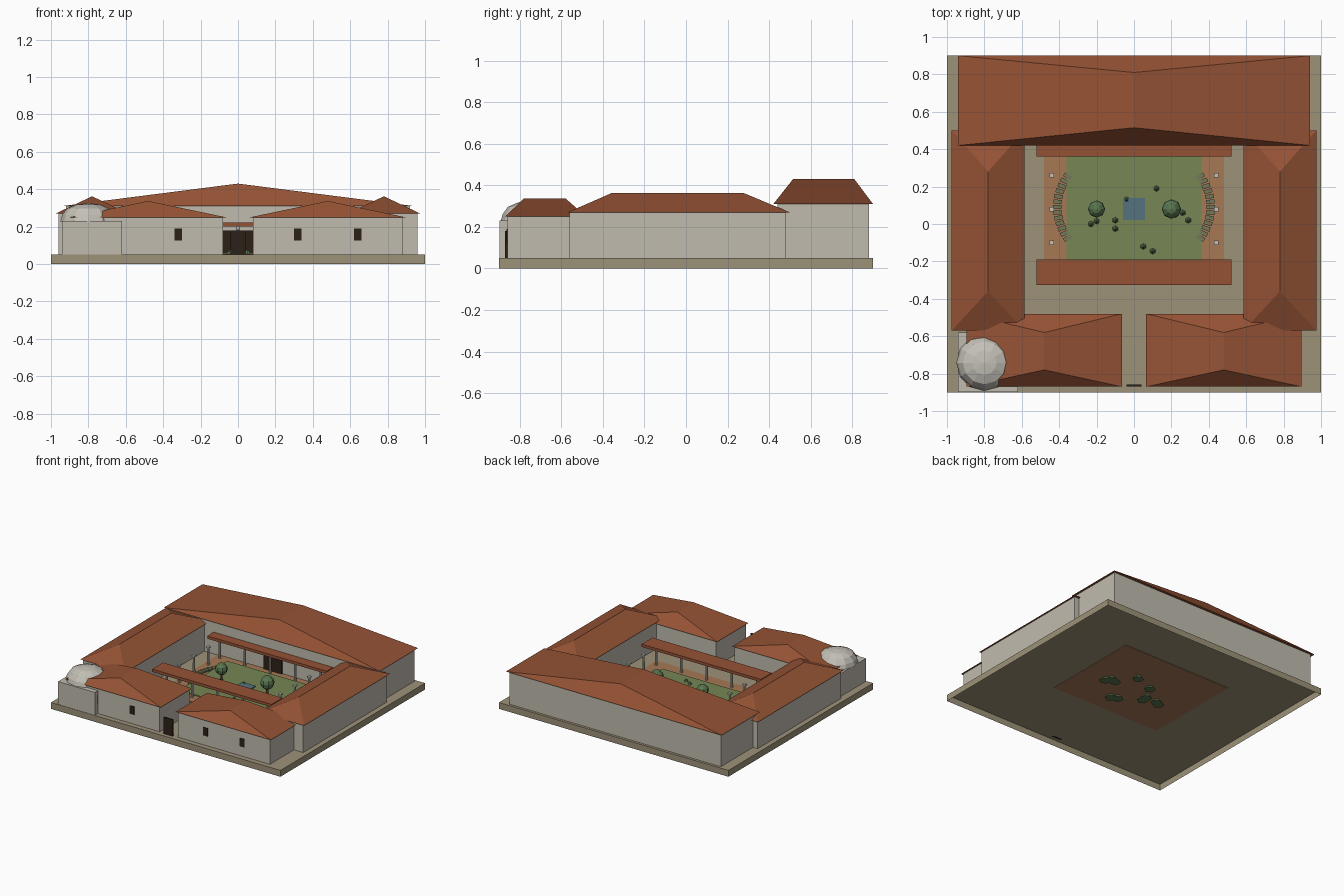
import bpy, bmesh, math
from mathutils import Matrix

if "Cube" in bpy.data.objects:
    bpy.data.objects.remove(bpy.data.objects["Cube"])


def material(name, rgb):
    m = bpy.data.materials.new(name)
    m.diffuse_color = (*rgb, 1)
    m.use_nodes = True
    m.node_tree.nodes["Principled BSDF"].inputs["Base Color"].default_value = m.diffuse_color
    return m


WALL = material("plaster", (0.53, 0.50, 0.43))
TILE = material("roof_tile", (0.30, 0.085, 0.035))
STONE = material("paving", (0.34, 0.29, 0.19))
EARTH = material("earth", (0.38, 0.19, 0.09))
GRASS = material("grass", (0.18, 0.24, 0.09))
HEDGE = material("hedge", (0.17, 0.19, 0.10))
LEAF = material("leaf", (0.10, 0.18, 0.08))
WATER = material("water", (0.09, 0.17, 0.21))
DARK = material("dark_wood", (0.025, 0.015, 0.01))
BARK = material("bark", (0.15, 0.08, 0.04))
MARBLE = material("marble", (0.55, 0.53, 0.47))


def finish(bm, name, mat):
    me = bpy.data.meshes.new(name)
    bm.to_mesh(me)
    bm.free()
    me.materials.append(mat)
    ob = bpy.data.objects.new(name, me)
    bpy.context.collection.objects.link(ob)
    return ob


def box(name, x0, x1, y0, y1, z0, z1, mat, open_bottom=False):
    bm = bmesh.new()
    m = (Matrix.Translation(((x0 + x1) / 2, (y0 + y1) / 2, (z0 + z1) / 2))
         @ Matrix.Diagonal((x1 - x0, y1 - y0, z1 - z0, 1)))
    bmesh.ops.create_cube(bm, size=1, matrix=m)
    if open_bottom:
        bm.normal_update()
        bmesh.ops.delete(bm, geom=[f for f in bm.faces if f.normal.z < -0.5], context='FACES')
    return finish(bm, name, mat)


def hip_roof(name, x0, x1, y0, y1, z0, z1, r0, r1):
    """Hipped roof whose ridge runs along y from r0 to r1."""
    bm = bmesh.new()
    a, b, c, d = [bm.verts.new((x, y, z0)) for x, y in
                  ((x0, y0), (x1, y0), (x1, y1), (x0, y1))]
    e, f = [bm.verts.new(((x0 + x1) / 2, y, z1)) for y in (r0, r1)]
    for vs in ((d, c, b, a), (a, b, e), (b, c, f, e), (c, d, f), (d, a, e, f)):
        bm.faces.new(vs)
    return finish(bm, name, TILE)


def cone(name, x, y, z0, z1, ra, rb, sides, mat):
    bm = bmesh.new()
    bmesh.ops.create_cone(bm, cap_ends=True, segments=sides, radius1=ra, radius2=rb,
                          depth=z1 - z0, matrix=Matrix.Translation((x, y, (z0 + z1) / 2)))
    return finish(bm, name, mat)


def column(x, y, top):
    cone("column_shaft", x, y, 0.052, top - 0.012, 0.010, 0.008, 8, MARBLE)
    box("column_capital", x - .012, x + .012, y - .012, y + .012, top - .012, top, MARBLE)


# Hollow ground platform; the courtyard floor and gate dip just below its top
box("platform", -1, 1, -0.9, 0.9, 0, 0.05, STONE, open_bottom=True)
box("courtyard_floor", -0.48, 0.48, -0.32, 0.48, 0.046, 0.054, EARTH)
box("lawn", -0.36, 0.36, -0.22, 0.38, 0.05, 0.060, GRASS)
box("pool", -0.058, 0.058, 0.022, 0.138, 0.052, 0.068, WATER)

# Rear wing
box("rear_wing_walls", -0.92, 0.92, 0.44, 0.88, 0.05, 0.31, WALL, True)
hip_roof("rear_wing_roof", -0.94, 0.94, 0.42, 0.90, 0.31, 0.43, 0.515, 0.81)
box("rear_door", -0.08, 0.08, 0.43, 0.45, 0.052, 0.18, DARK)

# Side wings and front wings, mirrored
for s in (-1, 1):
    def span(a, b):
        return sorted((s * a, s * b))
    box("side_wing_walls", *span(0.60, 0.96), -0.56, 0.48, 0.05, 0.27, WALL, True)
    hip_roof("side_wing_roof", *span(0.585, 0.975), -0.57, 0.50, 0.27, 0.362, -0.36, 0.28)
    box("front_wing_walls", *span(0.08, 0.88), -0.86, -0.49, 0.05, 0.25, WALL, True)
    hip_roof("front_wing_roof", *span(0.065, 0.895), -0.87, -0.48, 0.25, 0.337, -0.78, -0.58)
    for wx in (0.32, 0.64):
        box("window", *span(wx - .02, wx + .02), -0.864, -0.855, 0.125, 0.19, DARK)
    for y in (-0.10, 0.08, 0.26):
        column(s * 0.44, y, 0.20)
box("gate", -0.04, 0.04, -0.87, -0.858, 0.048, 0.18, DARK)

# Bath house with a faceted dome, spun from a profile
box("bath_walls", -0.94, -0.62, -0.897, -0.58, 0.05, 0.23, WALL, True)
bm = bmesh.new()
profile = [bm.verts.new((r, 0, z)) for r, z in
           ((0.15, 0.228), (0.14, 0.262), (0.115, 0.297), (0.065, 0.318), (0, 0.326))]
edges = [bm.edges.new(p) for p in zip(profile, profile[1:])]
bmesh.ops.spin(bm, geom=profile + edges, cent=(0, 0, 0), axis=(0, 0, 1),
               angle=2 * math.pi, steps=12, use_merge=False)
bmesh.ops.remove_doubles(bm, verts=bm.verts, dist=1e-4)
bmesh.ops.recalc_face_normals(bm, faces=bm.faces)
bmesh.ops.translate(bm, verts=bm.verts, vec=(-0.80, -0.742, 0))
finish(bm, "bath_dome", MARBLE)

# Portico roofs with their columns
for y0, y1, yc in ((0.36, 0.49, 0.40), (-0.325, -0.19, -0.257)):
    box("portico_roof", -0.52, 0.52, y0, y1, 0.20, 0.222, TILE)
    for i in range(-2, 3):
        column(i * 0.22, yc, 0.20)

# Curved rows of low clipped hedge blocks either side of the lawn
bm = bmesh.new()
for i in range(72):
    a = 2 * math.pi * i / 72
    x, y = 0.41 * math.cos(a), 0.09 + 0.33 * math.sin(a)
    if abs(x) > 0.35:
        bmesh.ops.create_cube(bm, size=1, matrix=Matrix.Translation((x, y, 0.057))
                              @ Matrix.Rotation(a, 4, 'Z')
                              @ Matrix.Diagonal((0.045, 0.022, 0.012, 1)))
finish(bm, "curved_hedge", HEDGE)

# Trees
for x, r in ((-0.2, 0.046), (0.2, 0.052)):
    cone("tree_trunk", x, 0.08, 0.052, 0.13, 0.010, 0.007, 6, BARK)
    bm = bmesh.new()
    bmesh.ops.create_uvsphere(bm, u_segments=8, v_segments=6, radius=r,
                              matrix=Matrix.Translation((x, 0.08, 0.155)))
    finish(bm, "tree_crown", LEAF)

# Shrubs, mostly sunk in the soil
shrubs = ((-.23, 0), (-.2, .015), (-.1, .02), (-.1, -.025), (.12, .19), (.26, .06),
          (.05, -.12), (.10, -.145), (-.04, .13), (.22, .05), (.29, .02))
for x, y in shrubs:
    cone("shrub", x, y, 0.025, 0.078, 0.042, 0.003, 6, LEAF)
